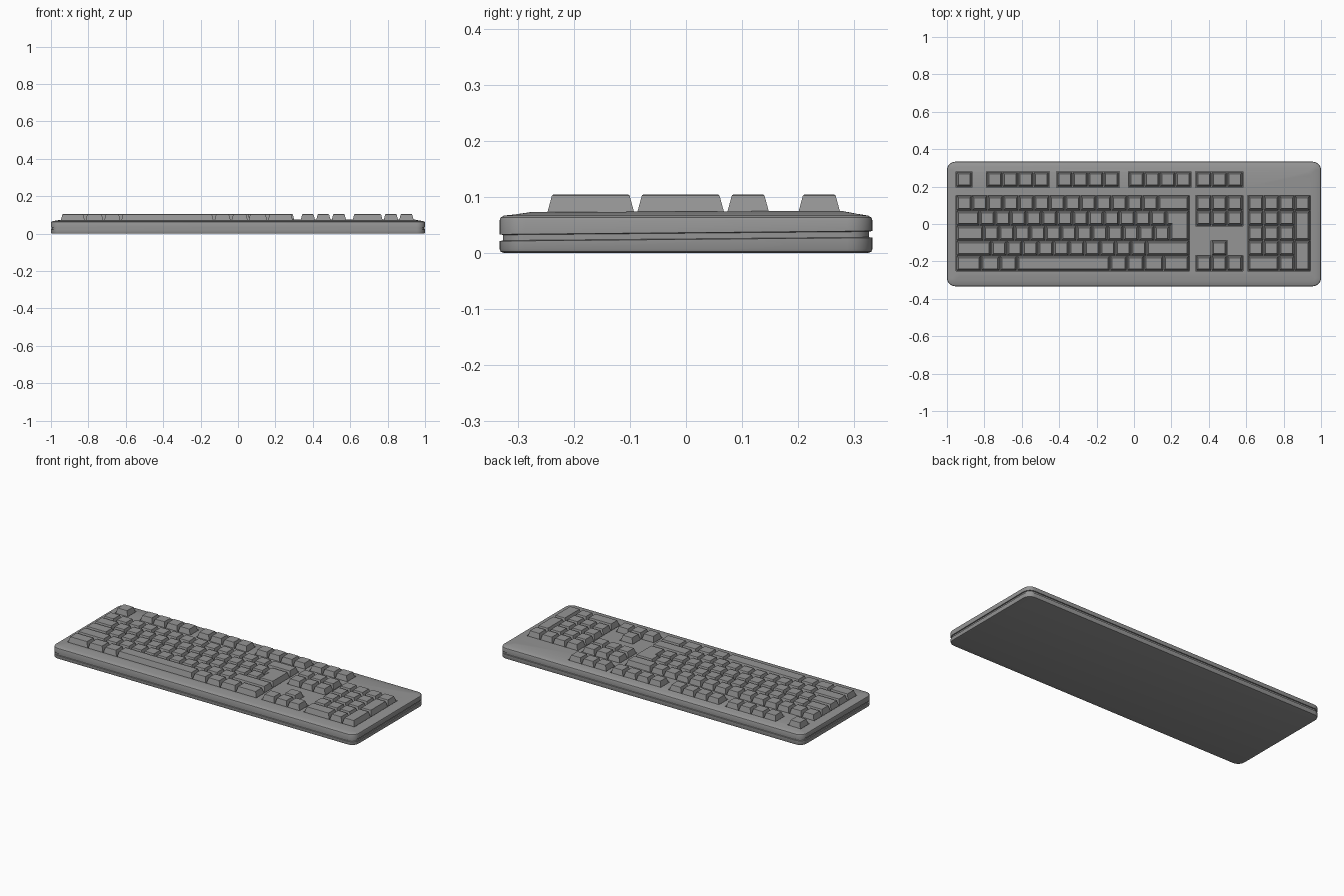
import bpy, bmesh, math

cube = bpy.data.objects.get("Cube")
if cube:
    bpy.data.objects.remove(cube, do_unlink=True)

GREY = (0.3, 0.3, 0.3, 1)
grey = bpy.data.materials.new("plain_grey")
grey.use_nodes = True
grey.diffuse_color = GREY
grey.node_tree.nodes["Principled BSDF"].inputs["Base Color"].default_value = GREY

U = 0.083                                    # key pitch across
P = 0.0803                                   # key pitch in depth
ROWS = [0.111 - P * i for i in range(5)]     # row centres, number row first
F_ROW = 0.238
MAIN_X, NAV_X, PAD_X = -0.95, 0.332, 0.61
TRAY_Z, TOP_Z = 0.062, 0.104


def finish(name, bm):
    bmesh.ops.recalc_face_normals(bm, faces=bm.faces)
    mesh = bpy.data.meshes.new(name)
    bm.to_mesh(mesh)
    bm.free()
    mesh.materials.append(grey)
    obj = bpy.data.objects.new(name, mesh)
    bpy.context.collection.objects.link(obj)
    return obj


def loft(bm, loops):
    """Skin a stack of equal-length point loops and cap both ends."""
    rings = [[bm.verts.new(p) for p in loop] for loop in loops]
    for a, b in zip(rings, rings[1:]):
        for i in range(len(a)):
            j = (i + 1) % len(a)
            bm.faces.new((a[i], a[j], b[j], b[i]))
    bm.faces.new(rings[0][::-1])
    bm.faces.new(rings[-1])


def inset(poly, d):
    """Shrink a counter-clockwise right-angled outline by d."""
    out = []
    for i, (x, y) in enumerate(poly):
        px, py = poly[i - 1]
        nx, ny = poly[(i + 1) % len(poly)]
        dx = dy = 0
        for ex, ey in ((x - px, y - py), (nx - x, ny - y)):
            length = math.hypot(ex, ey)
            dx -= d * ey / length
            dy += d * ex / length
        out.append((x + dx, y + dy))
    return out


def rect(x0, y0, x1, y1):
    return [(x0, y0), (x1, y0), (x1, y1), (x0, y1)]


def add_key(bm, outline):
    steps = ((0.002, TRAY_Z - 0.002), (0.003, 0.073), (0.011, TOP_Z - 0.0015), (0.0135, TOP_Z))
    loft(bm, [[(x, y, z) for x, y in inset(outline, d)] for d, z in steps])


def add_row(bm, x, yc, widths):
    for w in widths:
        add_key(bm, rect(x, yc - P / 2, x + w * U, yc + P / 2))
        x += w * U


# Case: rounded slab with a seam groove and a gently crowned deck
def case_loop(d, z, tilt):
    r = max(0.045 - d, 0.015)
    pts = []
    for k, (sx, sy) in enumerate(((1, 1), (-1, 1), (-1, -1), (1, -1))):
        for s in range(9):
            a = math.pi / 2 * (k + s / 8)
            x = sx * (1 - d - r) + r * math.cos(a)
            y = sy * (0.333 - d - r) + r * math.sin(a)
            pts.append((x, y, z + tilt * y))
    return pts


bm = bmesh.new()
loft(bm, [case_loop(*s) for s in (
    (0.008, 0, 0), (0.002, 0.002, 0), (0, 0.007, 0), (0, 0.024, 0.009),
    (0.006, 0.025, 0.009), (0.006, 0.035, 0.009), (0, 0.036, 0.009),
    (0, 0.058, 0), (0.002, 0.063, 0), (0.008, 0.0665, 0),
    (0.03, 0.0695, 0.002), (0.055, 0.0738, 0.004))])
case = finish("case", bm)

# Wells that the key blocks sit in
bottom, top = ROWS[4] - P / 2, ROWS[0] + P / 2
wells = [(MAIN_X, bottom, MAIN_X + 15 * U, top),
         (PAD_X, bottom, PAD_X + 4 * U, top),
         (NAV_X, ROWS[1] - P / 2, NAV_X + 3 * U, top),
         (NAV_X, bottom, NAV_X + 3 * U, ROWS[4] + P / 2),
         (NAV_X + U, ROWS[3] - P / 2 + 0.006, NAV_X + 2 * U, ROWS[3] + P / 2)]
FUNCTION_GROUPS = ((MAIN_X, 1), (-0.787, 4), (-0.412, 4), (-0.028, 4), (NAV_X, 3))
wells += [(x, F_ROW - P / 2, x + n * U, F_ROW + P / 2) for x, n in FUNCTION_GROUPS]
bm = bmesh.new()
for w in wells:
    outline = inset(rect(*w), -0.002)
    loft(bm, [[(x, y, z) for x, y in outline] for z in (TRAY_Z, 0.2)])
cutter = finish("well_cutter", bm)
cutter.hide_render = True
cut = case.modifiers.new("wells", 'BOOLEAN')
cut.operation = 'DIFFERENCE'
cut.solver = 'EXACT'
cut.object = cutter
bpy.context.view_layer.objects.active = case
case.select_set(True)
bpy.ops.object.modifier_apply(modifier=cut.name)
bpy.data.objects.remove(cutter, do_unlink=True)
bpy.ops.object.shade_smooth_by_angle(angle=math.radians(35))

# Function keys
bm = bmesh.new()
for x, n in FUNCTION_GROUPS:
    add_row(bm, x, F_ROW, [1] * n)
finish("function_keys", bm)

# Main typing block, with a stepped return key over two rows
bm = bmesh.new()
for yc, widths in zip(ROWS, ([1] * 13 + [2],
                             [1.5] + [1] * 12,
                             [1.75] + [1] * 12,
                             [2.25] + [1] * 10 + [2.75],
                             [1.6, 1.2, 1.1, 6, 1.1, 1.1, 1.25, 1.65])):
    add_row(bm, MAIN_X, yc, widths)
left, step, right = (MAIN_X + n * U for n in (13.5, 13.75, 15))
y0, y1, y2 = ROWS[2] - P / 2, ROWS[1] - P / 2, ROWS[1] + P / 2
add_key(bm, [(step, y0), (right, y0), (right, y2), (left, y2), (left, y1), (step, y1)])
finish("main_keys", bm)

# Navigation and arrow keys
bm = bmesh.new()
for i in (0, 1, 4):
    add_row(bm, NAV_X, ROWS[i], [1] * 3)
add_row(bm, NAV_X + U, ROWS[3], [1])
finish("navigation_keys", bm)

# Number pad with two tall keys on its right edge
bm = bmesh.new()
for yc, widths in zip(ROWS, ([1] * 4, [1] * 3, [1] * 3, [1] * 3, [2, 1])):
    add_row(bm, PAD_X, yc, widths)
for i in (2, 4):
    add_key(bm, rect(PAD_X + 3 * U, ROWS[i] - P / 2, PAD_X + 4 * U, ROWS[i - 1] + P / 2))
finish("number_pad_keys", bm)
